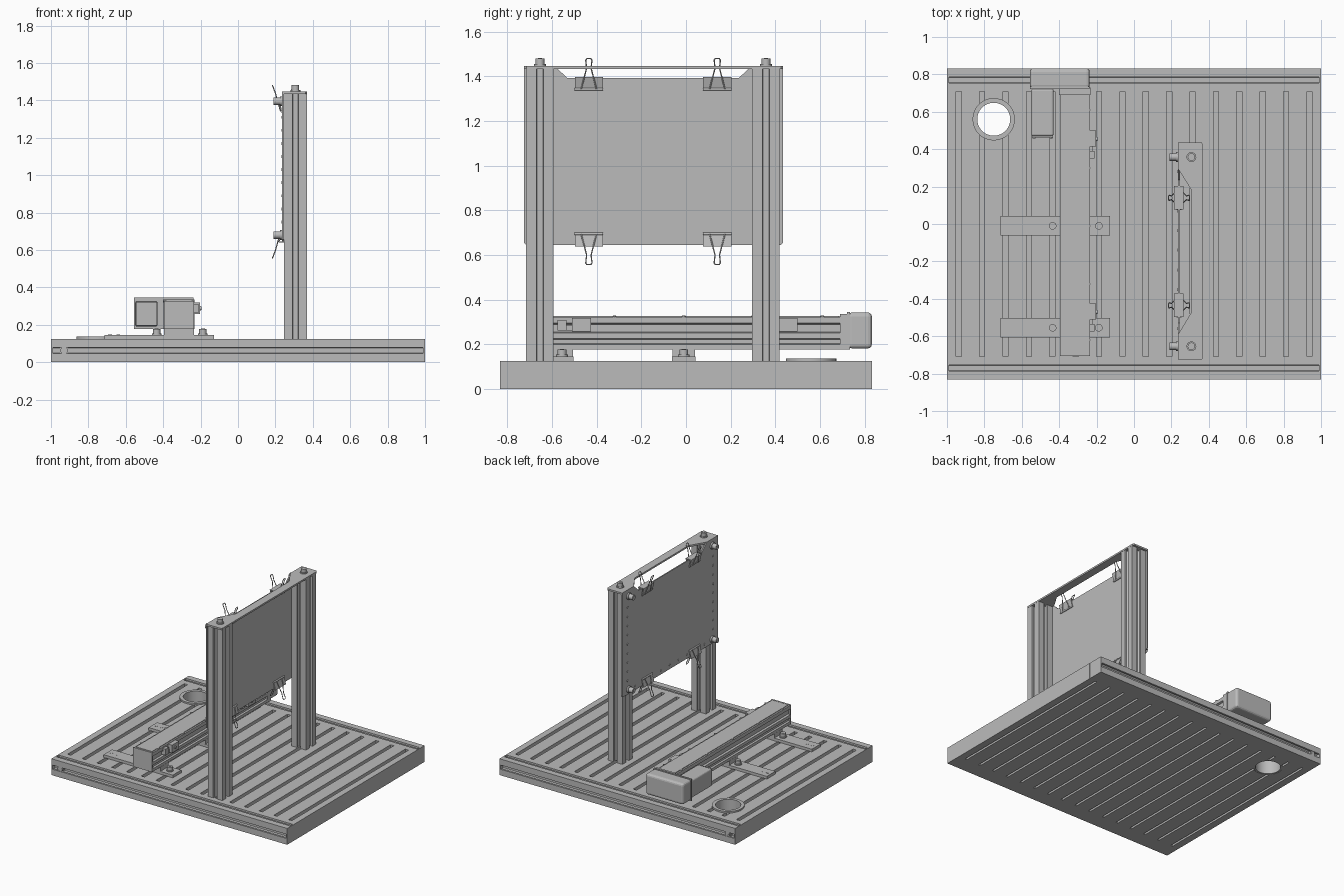
import bpy, bmesh, math
from mathutils import Vector

cube = bpy.data.objects.get("Cube")
if cube:
    bpy.data.objects.remove(cube, do_unlink=True)

grey = bpy.data.materials.new("metal_grey")
grey.use_nodes = True
grey.diffuse_color = (0.5, 0.5, 0.5, 1)
grey.node_tree.nodes["Principled BSDF"].inputs["Base Color"].default_value = (0.5, 0.5, 0.5, 1)


def finish(name, bm, smooth=False):
    bmesh.ops.recalc_face_normals(bm, faces=bm.faces)
    mesh = bpy.data.meshes.new(name)
    bm.to_mesh(mesh)
    bm.free()
    mesh.materials.append(grey)
    ob = bpy.data.objects.new(name, mesh)
    bpy.context.scene.collection.objects.link(ob)
    if smooth:
        bpy.ops.object.select_all(action='DESELECT')
        ob.select_set(True)
        bpy.context.view_layer.objects.active = ob
        bpy.ops.object.shade_smooth_by_angle(angle=math.radians(35))
    return ob


# Extrude a flat outline along an axis; outline is in the other two axes in order
def prism(name, pts, axis, lo, hi, smooth=False):
    bm = bmesh.new()
    rings = []
    for h in (lo, hi):
        ring = []
        for p in pts:
            co = list(p)
            co.insert(axis, h)
            ring.append(bm.verts.new(co))
        rings.append(ring)
        bm.faces.new(ring)
    n = len(pts)
    for i in range(n):
        j = (i + 1) % n
        bm.faces.new((rings[0][i], rings[0][j], rings[1][j], rings[1][i]))
    return finish(name, bm, smooth)


def box(name, x, y, z, bevel=0):
    ob = prism(name, [(x[0], y[0]), (x[1], y[0]), (x[1], y[1]), (x[0], y[1])], 2, *z)
    if bevel:
        mod = ob.modifiers.new("bevel", 'BEVEL')
        mod.width, mod.segments = bevel, 3
    return ob


def disc(name, axis, centre, r, lo, hi, n=24):
    pts = [(centre[0] + r * math.cos(2 * math.pi * i / n),
            centre[1] + r * math.sin(2 * math.pi * i / n)) for i in range(n)]
    return prism(name, pts, axis, lo, hi, n > 6)


# Bolt with washer and head, standing on `base` and pointing along the sign of `s`
def bolt(name, axis, centre, base, s=1, r=0.02, h=0.034):
    disc(name + "_washer", axis, centre, r * 1.3, *sorted((base, base + s * h * 0.25)))
    disc(name + "_head", axis, centre, r, *sorted((base, base + s * h)))
    disc(name + "_socket_rim", axis, centre, r * 0.55, *sorted((base, base + s * h * 1.04)), n=6)


# Square profile with a T-slot on the chosen sides (0 right, 1 top, 2 left, 3 bottom)
def slotted(cx, cy, a, sides):
    pts = []
    for k in range(4):
        side = [(a, -a)]
        if k in sides:
            half = [(a, 0.016), (a - 0.014, 0.016), (a - 0.014, 0.03), (a - 0.03, 0.014)]
            side += [(u, -v) for u, v in half] + half[::-1]
        c, s = (1, 0, -1, 0)[k], (0, 1, 0, -1)[k]
        pts += [(cx + u * c - v * s, cy + u * s + v * c) for u, v in side]
    return pts


# Bed slab with evenly spaced grooves above and below
top = 0.125
slots = [-0.937 + 0.125 * i for i in range(16)]
upper, lower = [(-0.99, top)], [(-0.99, 0)]
for x in slots:
    for dx, deep in ((-1, 0), (-1, 1), (1, 1), (1, 0)):
        upper.append((x + dx * 0.014, top - deep * 0.03))
        lower.append((x + dx * 0.008, deep * 0.03))
upper.append((0.99, top))
lower.append((0.99, 0))
bed = prism("slotted_bed", upper + lower[::-1], 1, -0.712, 0.712)

# Cable hole through the bed and its flanged liner
hx, hy = -0.75, 0.56
cutter = disc("hole_cutter", 2, (hx, hy), 0.1, -0.1, 0.3, 48)
cutter.hide_render = True
mod = bed.modifiers.new("hole", 'BOOLEAN')
mod.operation, mod.object, mod.solver = 'DIFFERENCE', cutter, 'EXACT'
bpy.context.view_layer.objects.active = bed
bpy.ops.object.modifier_apply(modifier="hole")
bpy.data.objects.remove(cutter, do_unlink=True)
bm = bmesh.new()
profile = [(0.088, 0.002), (0.101, 0.002), (0.101, top), (0.113, top), (0.113, 0.137), (0.088, 0.137)]
vs = [bm.verts.new((hx + r, hy, z)) for r, z in profile]
es = [bm.edges.new((vs[i], vs[(i + 1) % len(vs)])) for i in range(len(vs))]
bmesh.ops.spin(bm, geom=vs + es, cent=(hx, hy, 0), axis=(0, 0, 1), angle=2 * math.pi, steps=48)
bmesh.ops.remove_doubles(bm, verts=bm.verts, dist=0.0001)
finish("hole_liner", bm, True)

# Front and back rails, end plates
for name, s in (("front", -1), ("back", 1)):
    prism(name + "_rail", slotted(s * 0.77, 0.0625, 0.0625, (1, 0 if s > 0 else 2)), 0, -0.995, 0.995)
    bolt(name + "_rail_bolt", 1, (-0.93, 0.0625), s * 0.803, s, 0.02, 0.026)
    for side, x in (("right", -1), ("left", 0.99)):
        box(f"{name}_{side}_rail_cap", (x, x + 0.01), sorted((s * 0.712, s * 0.832)), (0, top))
for side, x in (("right", -1), ("left", 0.99)):
    box(side + "_end_plate", (x, x + 0.01), (-0.711, 0.711), (0, top))

# Upright posts
for name, y in (("front", -0.654), ("back", 0.358)):
    prism(name + "_post", slotted(0.307, y, 0.0615, range(4)), 2, top, 1.434)
    bolt(name + "_post_bolt", 2, (0.307, y), 1.447)
    for z in (0.68, 1.395):
        bolt(f"{name}_panel_bolt", 0, (y, z), 0.236, -1, 0.02, 0.045)

# Sheet panel with notched top, and its top flange
prism("panel", [(-0.725, 0.655), (-0.715, 0.645), (0.425, 0.645), (0.435, 0.655), (0.435, 1.447),
                (0.295, 1.447), (0.235, 1.392), (-0.53, 1.392), (-0.59, 1.447), (-0.725, 1.447)],
      0, 0.236, 0.245)
prism("panel_top_flange", [(0.236, -0.725), (0.362, -0.725), (0.37, -0.715), (0.37, 0.425), (0.362, 0.435),
                           (0.236, 0.435), (0.236, 0.295), (0.308, 0.18), (0.308, -0.47), (0.236, -0.59)],
      2, 1.434, 1.447)

# Small rivets along the panel edges
for i in range(9):
    for y in (-0.665, 0.37):
        disc("side_rivet", 0, (y, 0.75 + i * 0.07), 0.008, 0.232, 0.237, 10)
    disc("lower_rivet", 0, (-0.56 + i * 0.105, 0.675), 0.008, 0.232, 0.237, 10)


# Binder clips on the top and bottom panel edges
def clip(name, y, edge, s):
    z = lambda d: edge + s * d
    shell = [(0.215, z(0.006)), (0.265, z(0.006)), (0.25, z(-0.052)), (0.245, z(-0.052)),
             (0.256, z(0)), (0.224, z(0)), (0.236, z(-0.052)), (0.231, z(-0.052))]
    prism(name + "_jaws", shell, 1, y - 0.063, y + 0.063)
    for d in (-1, 1):
        x = 0.2405 + d * 0.008
        disc(name + "_lip", 1, (x, z(-0.05)), 0.006, y - 0.064, y + 0.064, 12)
        curve = bpy.data.curves.new(name + "_handle", 'CURVE')
        curve.dimensions, curve.bevel_depth, curve.bevel_resolution = '3D', 0.003, 1
        spline = curve.splines.new('POLY')
        half = [(0.034, -0.048, 0.006), (0.01, 0.045, 0.032), (0.014, 0.08, 0.045), (0.009, 0.088, 0.048)]
        path = [(-a, b, c) for a, b, c in half] + half[::-1]
        spline.points.add(len(path) - 1)
        for p, (a, b, c) in zip(spline.points, path):
            p.co = (x + d * c, y + a, z(b), 1)
        curve.materials.append(grey)
        bpy.context.scene.collection.objects.link(bpy.data.objects.new(name + "_handle", curve))


for y in (-0.435, 0.14):
    clip("upper_clip", y, 1.392, 1)
    clip("lower_clip", y, 0.645, -1)

# Linear stage body: one profile with a slot along each side
half = [(0.08, 0.178), (0.08, 0.2), (0.068, 0.205), (0.068, 0.222), (0.08, 0.227), (0.08, 0.25),
        (0.066, 0.255), (0.066, 0.29), (0.08, 0.295), (0.08, 0.322)]
prism("stage_body", [(-0.315 + u, v) for u, v in half] + [(-0.315 - u, v) for u, v in half[::-1]],
      1, -0.695, 0.69)
box("stage_cover", (-0.383, -0.247), (-0.69, 0.685), (0.322, 0.327))
box("stage_front_cap", (-0.395, -0.235), (-0.706, -0.695), (0.178, 0.326))
for y in (-0.62, -0.32, -0.01, 0.3, 0.61):
    for x in (-0.389, -0.241):
        disc("cover_screw", 2, (x, y), 0.008, 0.32, 0.329, 10)

# Motor, its gear housing and the mounting block
box("mount_block", (-0.4, -0.233), (0.69, 0.73), (0.178, 0.335))
box("gear_housing", (-0.557, -0.237), (0.725, 0.832), (0.182, 0.343), 0.018)
box("housing_flange", (-0.557, -0.237), (0.722, 0.735), (0.178, 0.346))
box("motor", (-0.55, -0.43), (0.47, 0.724), (0.19, 0.328), 0.012)
box("motor_end_cap", (-0.546, -0.434), (0.463, 0.475), (0.195, 0.322))
for x in (-0.535, -0.445):
    for z in (0.207, 0.311):
        disc("motor_screw", 1, (x, z), 0.008, 0.458, 0.465, 10)

# Limit sensors on the side of the stage
for y in (-0.5, 0.425):
    box("sensor_base", (-0.245, -0.222), (y - 0.075, y + 0.075), (0.262, 0.286))
    box("sensor_body", (-0.235, -0.203), (y - 0.01, y + 0.075), (0.258, 0.318))
    box("sensor_tab", (-0.235, -0.212), (y - 0.075, y - 0.035), (0.262, 0.31))
    bolt("sensor_screw", 0, (y + 0.03, 0.288), -0.203, 1, 0.01, 0.008)

# Mounting straps, supports and bolts under the stage
for y in (-0.01, -0.555):
    box("long_strap", (-0.715, -0.395), (y - 0.052, y + 0.052), (top, 0.146))
    box("short_strap", (-0.235, -0.128), (y - 0.052, y + 0.052), (top, 0.146))
    box("stage_support", (-0.396, -0.234), (y - 0.05, y + 0.05), (top, 0.179))
    for x in (-0.435, -0.188):
        bolt("strap_bolt", 2, (x, y), 0.146, 1, 0.02, 0.032)
    for x in (-0.685, -0.64):
        disc("strap_plug", 2, (x, y), 0.01, 0.14, 0.148, 12)
